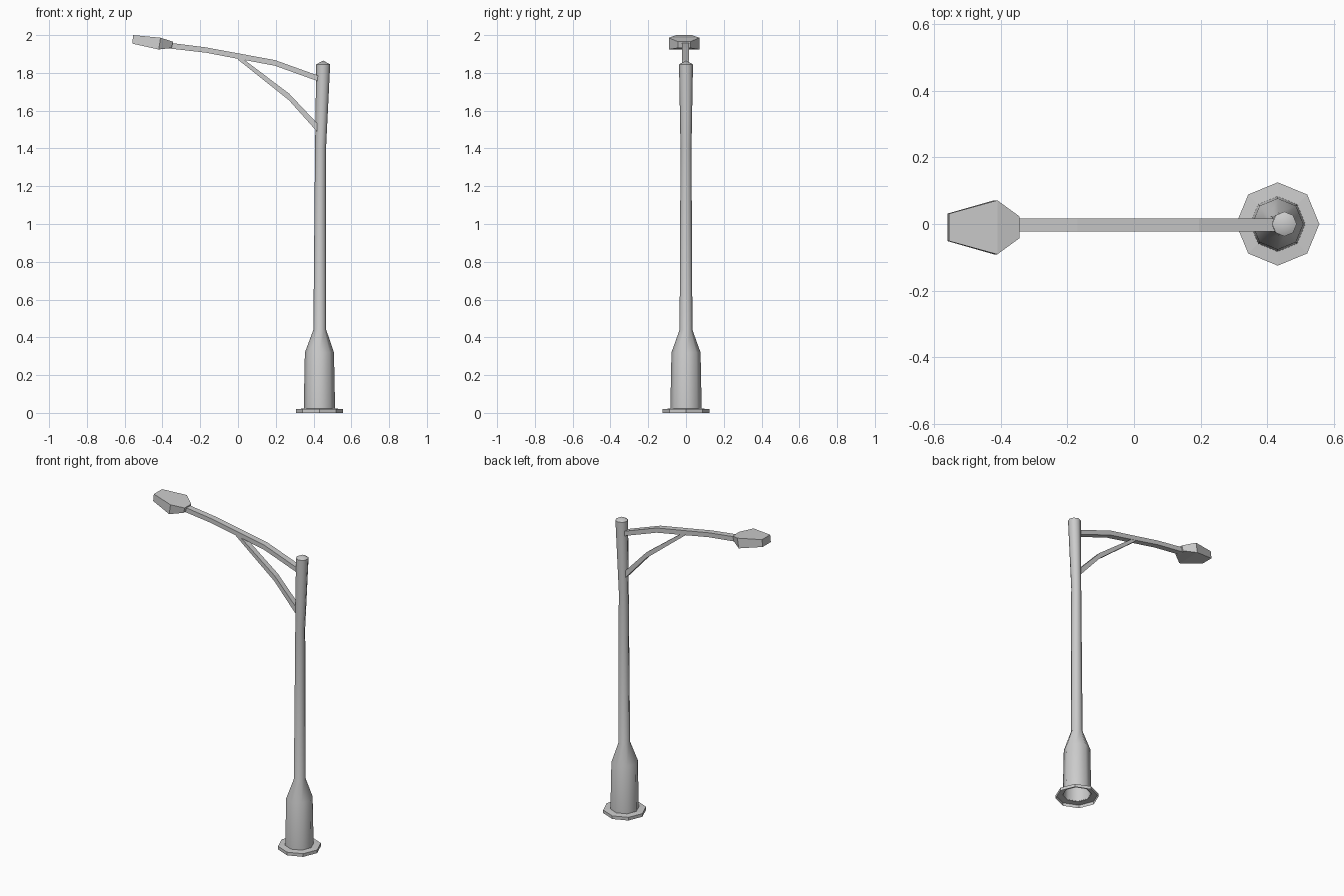
import bpy, bmesh, math

if "Cube" in bpy.data.objects:
    bpy.data.objects.remove(bpy.data.objects["Cube"])


def loft(name, rings, cap_start=True, cap_end=True, smooth=False):
    """Skin a list of equal-length point rings into one mesh object."""
    bm = bmesh.new()
    loops = [[bm.verts.new(p) for p in ring] for ring in rings]
    n = len(loops[0])
    for a, b in zip(loops, loops[1:]):
        for i in range(n):
            j = (i + 1) % n
            bm.faces.new((a[i], a[j], b[j], b[i]))
    if cap_start:
        bm.faces.new(loops[0][::-1])
    if cap_end:
        bm.faces.new(loops[-1])
    bmesh.ops.remove_doubles(bm, verts=bm.verts, dist=0.0005)
    bmesh.ops.recalc_face_normals(bm, faces=bm.faces)
    mesh = bpy.data.meshes.new(name)
    bm.to_mesh(mesh)
    bm.free()
    obj = bpy.data.objects.new(name, mesh)
    bpy.context.collection.objects.link(obj)
    if smooth:
        bpy.ops.object.select_all(action='DESELECT')
        obj.select_set(True)
        bpy.context.view_layer.objects.active = obj
        bpy.ops.object.shade_smooth_by_angle(angle=math.radians(50))
    return obj


def octagon(cx, r, z):
    return [(cx + r * math.cos(i * math.pi / 4), r * math.sin(i * math.pi / 4), z)
            for i in range(8)]


def bar(name, path, half_width, y=-0.003):
    """Rectangular bar along an x-z path of (x, z, thickness)."""
    rings = []
    for x, z, t in path:
        rings.append([(x, y - half_width, z - t / 2), (x, y + half_width, z - t / 2),
                      (x, y + half_width, z + t / 2), (x, y - half_width, z + t / 2)])
    return loft(name, rings)


# Foot flange, open underneath
loft("base_flange", [octagon(0.431, r, z) for r, z in
                     [(0.125, 0), (0.125, 0.02), (0.082, 0.023)]],
     cap_start=False, cap_end=False)

# Bottle-shaped base and slightly leaning pole with pointed cap
pole = [(0.431, 0.083, 0.02), (0.431, 0.077, 0.32), (0.433, 0.034, 0.44),
        (0.437, 0.029, 1.40), (0.451, 0.037, 1.845), (0.451, 0.0, 1.865)]
loft("pole", [octagon(*p) for p in pole], cap_start=False, cap_end=False, smooth=True)

# Bent arm and its diagonal brace
bar("arm", [(0.44, 1.765, 0.03), (0.195, 1.853, 0.03), (0, 1.889, 0.029),
            (-0.17, 1.921, 0.028), (-0.37, 1.945, 0.03)], 0.019)
bar("brace", [(0.44, 1.488, 0.046), (0.27, 1.673, 0.036), (0.0, 1.882, 0.024)], 0.017)

# Lamp head: stations of (top x, top z, bottom x, bottom z, half width)
stations = [(-0.555, 2.0, -0.56, 1.955, 0.041),
            (-0.41, 1.986, -0.42, 1.924, 0.081),
            (-0.344, 1.965, -0.352, 1.932, 0.033)]
yc = -0.01
loft("lamp_head", [[(bx, yc - w, bz), (bx, yc + w, bz),
                    (tx, yc + w, tz), (tx, yc - w, tz)]
                   for tx, tz, bx, bz, w in stations])
